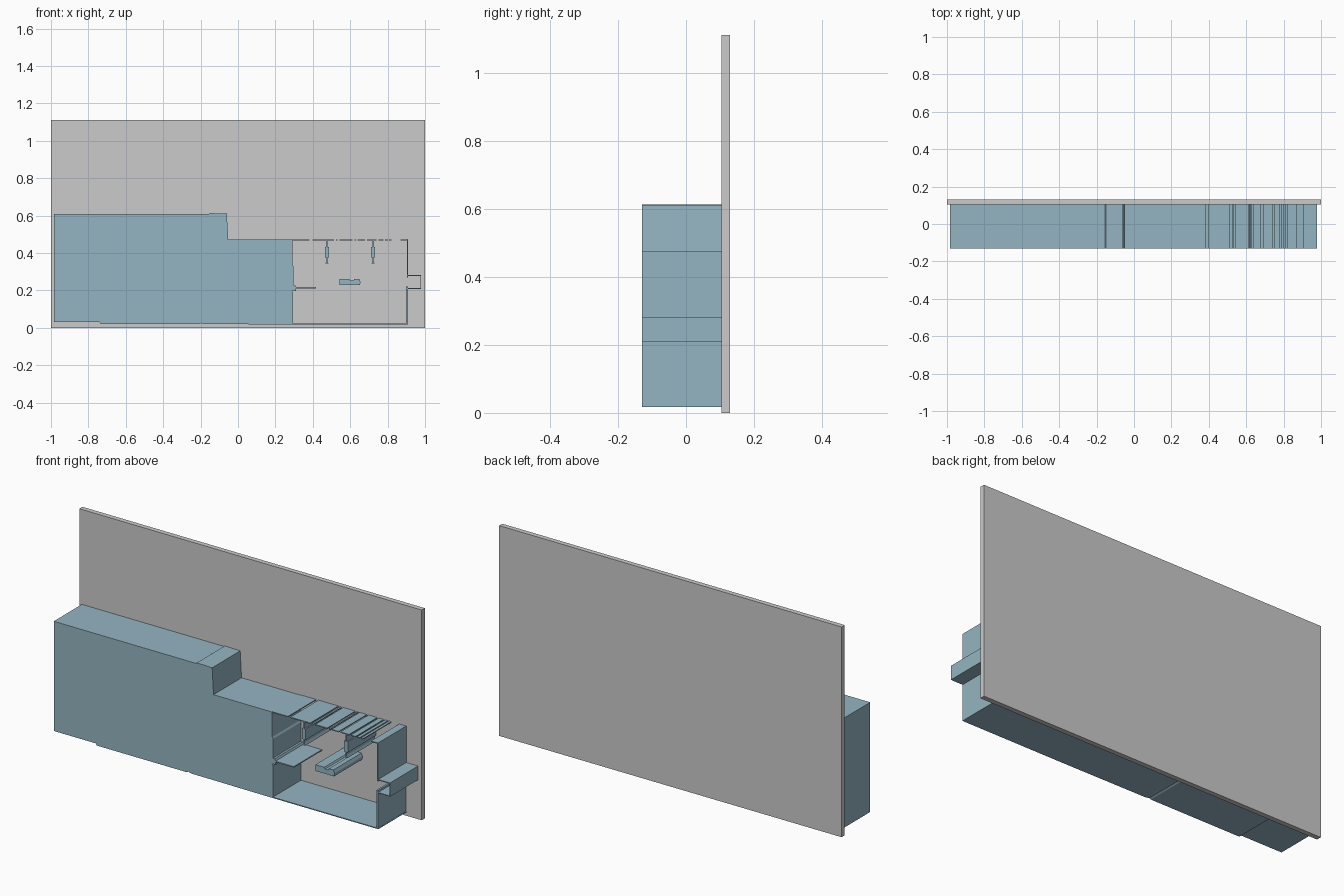
import bpy, bmesh

blue = bpy.data.materials.new("blue")
blue.diffuse_color = (0.30, 0.46, 0.54, 1)
Y0, Y1 = -0.13, 0.104


def prism(name, pts, y0=Y0, y1=Y1, mat=blue):
    """Extrude a front-view (x, z) outline from y0 to y1."""
    bm = bmesh.new()
    face = bm.faces.new([bm.verts.new((x, y0, z)) for x, z in pts])
    ext = bmesh.ops.extrude_face_region(bm, geom=[face])
    verts = [v for v in ext["geom"] if isinstance(v, bmesh.types.BMVert)]
    bmesh.ops.translate(bm, verts=verts, vec=(0, y1 - y0, 0))
    bmesh.ops.recalc_face_normals(bm, faces=bm.faces)
    me = bpy.data.meshes.new(name)
    bm.to_mesh(me)
    bm.free()
    ob = bpy.data.objects.new(name, me)
    bpy.context.collection.objects.link(ob)
    if mat:
        me.materials.append(mat)
    return ob


def slab(name, x0, x1, z0, z1, **kw):
    return prism(name, [(x0, z0), (x1, z0), (x1, z1), (x0, z1)], **kw)


# Grey back panel
slab("back_panel", -1, 1, 0, 1.11, y0=Y1, y1=0.13, mat=None)

# Stepped solid block
prism("main_block", [
    (-0.985, 0.03), (-0.74, 0.03), (-0.735, 0.02), (-0.21, 0.02), (-0.20, 0.025),
    (-0.18, 0.02), (0.295, 0.018), (0.295, 0.19), (0.289, 0.195), (0.289, 0.225),
    (0.296, 0.23), (0.296, 0.33), (0.291, 0.34), (0.291, 0.471), (-0.052, 0.471),
    (-0.06, 0.611), (-0.15, 0.613), (-0.155, 0.609), (-0.985, 0.609)])

# Thin shell of the open bay
slab("bay_floor", 0.295, 0.91, 0.018, 0.023)
slab("lower_wall", 0.899, 0.909, 0.023, 0.222)
slab("upper_wall", 0.904, 0.910, 0.27, 0.474)
prism("inner_shelf", [(0.289, 0.198), (0.31, 0.198), (0.31, 0.211), (0.417, 0.211),
                      (0.417, 0.217), (0.31, 0.217), (0.305, 0.228), (0.289, 0.228)])

# Broken strips of the bay roof
roof = [(0.291, 0.383), (0.397, 0.513), (0.523, 0.533), (0.542, 0.612),
        (0.622, 0.630), (0.638, 0.680), (0.690, 0.740), (0.750, 0.778),
        (0.786, 0.802), (0.808, 0.822), (0.868, 0.910)]
for i, (a, b) in enumerate(roof):
    slab(f"roof_strip_{i}", a, b, 0.468, 0.473)

# Hanging fittings below the roof
for i, x in enumerate((0.475, 0.722)):
    slab(f"hanger_body_{i}", x - 0.011, x + 0.011, 0.376, 0.432)
    slab(f"hanger_rod_{i}", x - 0.004, x + 0.004, 0.432, 0.470)
    prism(f"hanger_tip_{i}", [(x - 0.003, 0.376), (x - 0.003, 0.358), (x - 0.007, 0.345),
                              (x + 0.008, 0.345), (x + 0.003, 0.358), (x + 0.003, 0.376)])

# Floating notched bar
prism("floating_bar", [(0.543, 0.228), (0.652, 0.228), (0.655, 0.245), (0.648, 0.261),
                       (0.622, 0.261), (0.618, 0.253), (0.60, 0.253), (0.595, 0.261),
                       (0.543, 0.261)])

# Side spout on the right wall
slab("spout_top", 0.904, 0.979, 0.276, 0.281)
slab("spout_bottom", 0.904, 0.979, 0.208, 0.212)
slab("spout_end", 0.976, 0.979, 0.210, 0.279)
